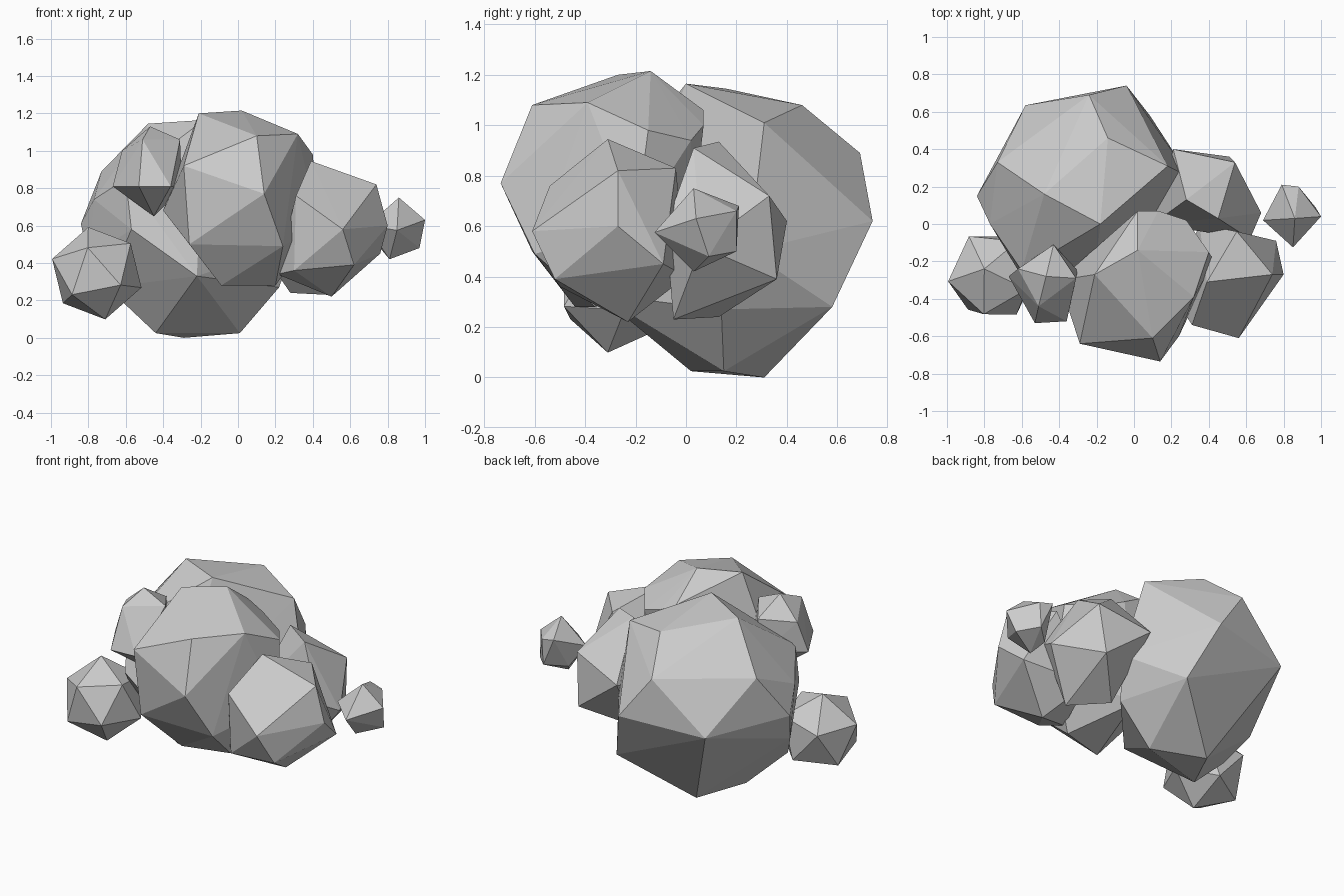
import bpy, bmesh
from mathutils import Vector, Matrix


def finish(name, bm):
    bmesh.ops.recalc_face_normals(bm, faces=bm.faces)
    mesh = bpy.data.meshes.new(name)
    bm.to_mesh(mesh)
    bm.free()
    obj = bpy.data.objects.new(name, mesh)
    bpy.context.collection.objects.link(obj)
    return obj


def faceted_rock(name, corners):
    """Irregular boulder: the convex hull of its main corners."""
    bm = bmesh.new()
    for c in corners:
        bm.verts.new(c)
    res = bmesh.ops.convex_hull(bm, input=bm.verts)
    inner = [g for g in res["geom_interior"] if isinstance(g, bmesh.types.BMVert)]
    bmesh.ops.delete(bm, geom=inner, context='VERTS')
    return finish(name, bm)


def frame(a, b):
    a = Vector(a).normalized()
    c = a.cross(Vector(b)).normalized()
    return Matrix((a, c.cross(a), c)).transposed()


def ico_rock(name, centre, radius, tip, side):
    """Icosahedron with one corner towards tip and a neighbour towards side."""
    bm = bmesh.new()
    bmesh.ops.create_icosphere(bm, subdivisions=1, radius=radius)
    bm.verts.ensure_lookup_table()
    v = bm.verts[0]
    near = v.link_edges[0].other_vert(v)
    rot = frame(tip, side) @ frame(v.co, near.co).transposed()
    bmesh.ops.transform(bm, matrix=Matrix.Translation(centre) @ rot.to_4x4(), verts=bm.verts)
    return finish(name, bm)


# large boulder at the back left
faceted_rock("back_boulder", [
    (-.04, .74, .62), (-.58, .635, .58), (-.84, .15, .61), (-.73, .33, .89),
    (.18, .31, 1.01), (.30, .25, .50), (-.18, 0, 1.165), (-.24, .69, .89),
    (-.14, .46, 1.08), (-.29, .31, 0), (-.44, .02, .025), (.01, .15, .025),
    (.085, .58, .28), (-.60, -.25, .85), (-.48, .16, 1.145), (-.57, -.33, .58),
    (-.22, -.35, .33), (.22, .14, .27), (-.77, 0, .74), (-.80, .09, .43),
    (-.70, -.03, .27)])

# boulder at the front
faceted_rock("front_boulder", [
    (.02, -.14, 1.215), (-.21, -.27, 1.20), (.10, -.61, 1.08), (.32, -.39, 1.09),
    (.40, -.15, .98), (-.29, -.64, .92), (.14, -.735, .77), (-.26, -.61, .50),
    (.24, -.60, .49), (-.09, -.44, .28), (.20, -.36, .28), (.02, .07, 1.06),
    (.13, .07, 1.0), (.28, .02, .94), (.43, -.20, .60), (-.40, -.30, .68), (0, 0, .40)])

# medium rock at the front right
faceted_rock("front_right_rock", [
    (.39, -.31, .945), (.74, -.27, .82), (.80, -.27, .60), (.55, -.04, .83),
    (.76, -.09, .45), (.56, -.61, .58), (.62, -.52, .39), (.30, -.50, .36),
    (.31, -.54, .76), (.21, -.38, .34), (.50, -.23, .22), (.35, 0, .40)])

# medium rock behind it
faceted_rock("back_right_rock", [
    (.21, .40, .62), (.54, .33, .72), (.51, .36, .39), (.68, .06, .52),
    (.28, .13, .935), (.45, .03, .91), (.28, .13, .24), (.476, -.05, .23),
    (.62, -.08, .60), (.10, 0, .50)])

# small outer stones
ico_rock("left_stone", (-.755, -.275, .345), .253, (-.045, .035, .245), (-.245, -.035, .065))
faceted_rock("right_stone", [
    (.86, .03, .75), (1.0, .04, .63), (.97, .09, .48), (.81, .03, .42),
    (.85, -.125, .575), (.69, .02, .60), (.79, .21, .68), (.88, .20, .66),
    (.87, .20, .50), (.76, .10, .48)])
faceted_rock("upper_left_stone", [
    (-.47, -.28, 1.13), (-.31, -.29, 1.06), (-.51, -.44, 1.06), (-.62, -.24, 1.0),
    (-.67, -.28, .81), (-.53, -.53, .81), (-.36, -.52, .81), (-.45, -.32, .65),
    (-.43, -.11, 1.02), (-.30, -.25, .80), (-.45, -.12, .80)])
